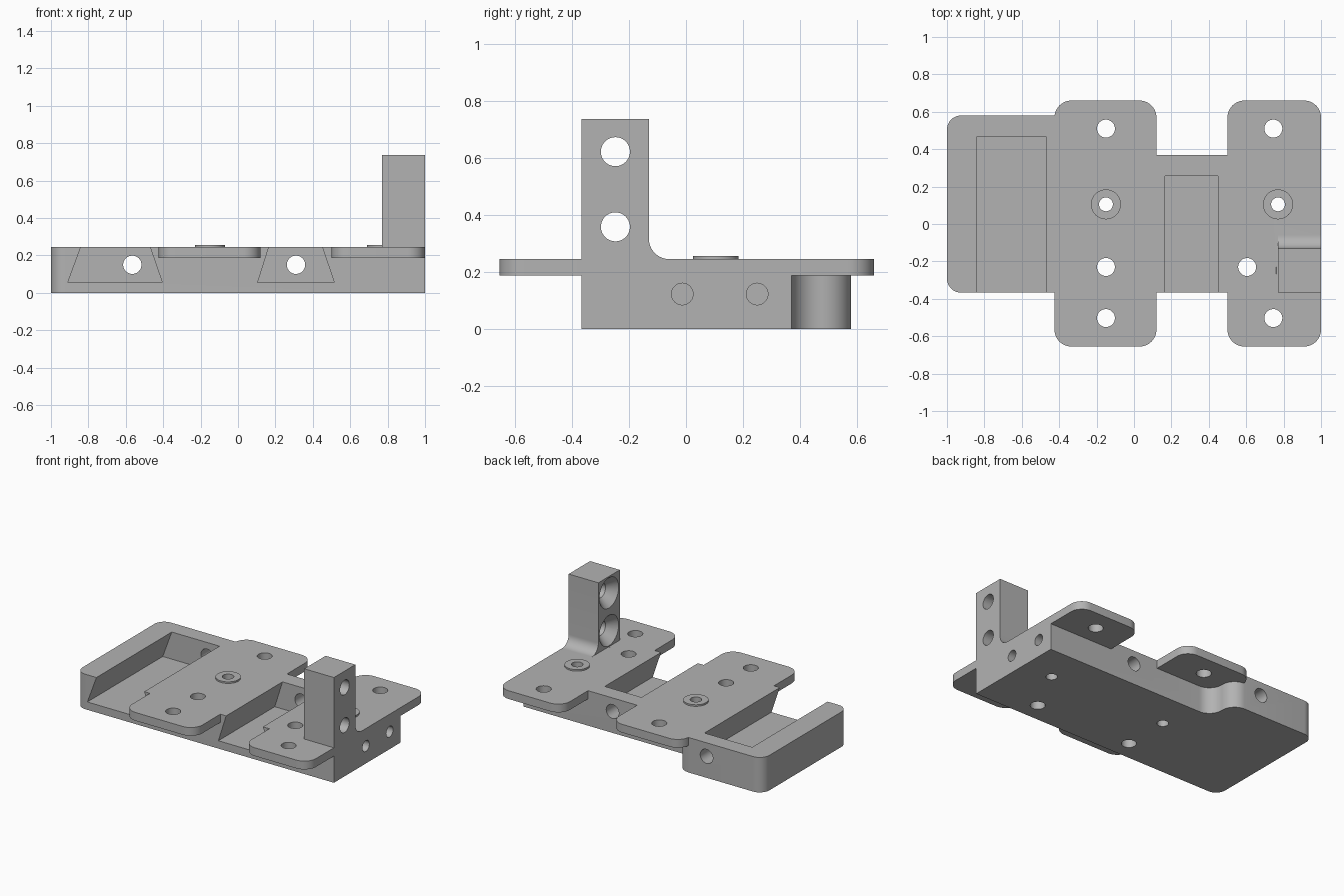
import bpy, bmesh, math
from mathutils import Vector, Matrix

if "Cube" in bpy.data.objects:
    bpy.data.objects.remove(bpy.data.objects["Cube"])

grey = bpy.data.materials.new("plain grey")
grey.use_nodes = True
grey.diffuse_color = (0.45, 0.45, 0.45, 1)
grey.node_tree.nodes["Principled BSDF"].inputs["Base Color"].default_value = grey.diffuse_color

TOP, TAB_BOTTOM, FLOOR = 0.245, 0.187, 0.055
FRONT, BACK, BACK_LEFT = -0.367, 0.37, 0.58
XY = Matrix.Identity(3)
XZ = Matrix(((1, 0, 0), (0, 0, 1), (0, 1, 0)))   # profile in x, z pushed along y
YZ = Matrix(((0, 0, 1), (1, 0, 0), (0, 1, 0)))   # profile in y, z pushed along x


def rounded(corners, steps=10):
    """Outline from (u, v, radius) corners, each filleted by its radius."""
    out = []
    for i, (u, v, r) in enumerate(corners):
        p = Vector((u, v))
        if not r:
            out.append(p)
            continue
        a = (Vector(corners[i - 1][:2]) - p).normalized()
        b = (Vector(corners[(i + 1) % len(corners)][:2]) - p).normalized()
        centre = p + (a + b) * r
        for k in range(steps + 1):
            t = k / steps * math.pi / 2
            out.append(centre - b * r * math.cos(t) - a * r * math.sin(t))
    return out


def finish(name, bm):
    bmesh.ops.recalc_face_normals(bm, faces=bm.faces)
    mesh = bpy.data.meshes.new(name)
    bm.to_mesh(mesh)
    bm.free()
    mesh.materials.append(grey)
    ob = bpy.data.objects.new(name, mesh)
    bpy.context.collection.objects.link(ob)
    return ob


def prism(name, outline, lo, hi, axes=XY):
    bm = bmesh.new()
    rings = [[bm.verts.new(axes @ Vector((p[0], p[1], h))) for p in outline] for h in (lo, hi)]
    for ring in rings:
        bm.faces.new(ring)
    n = len(outline)
    for i in range(n):
        j = (i + 1) % n
        bm.faces.new((rings[0][i], rings[0][j], rings[1][j], rings[1][i]))
    return finish(name, bm)


def rod(name, centre, axis, length, r1, r2=None):
    bm = bmesh.new()
    turn = Vector((0, 0, 1)).rotation_difference(Vector(axis)).to_matrix().to_4x4()
    bmesh.ops.create_cone(bm, cap_ends=True, segments=40, radius1=r1,
                          radius2=r1 if r2 is None else r2, depth=length,
                          matrix=Matrix.Translation(centre) @ turn)
    return finish(name, bm)


def combine(body, other, operation):
    bpy.context.view_layer.objects.active = body
    mod = body.modifiers.new(other.name, "BOOLEAN")
    mod.operation, mod.solver, mod.object = operation, "EXACT", other
    bpy.ops.object.modifier_apply(modifier=mod.name)
    bpy.data.objects.remove(other)


# Base block, deeper at its left end with an S-shaped step
body = prism("mounting_block", rounded([
    (-1, FRONT, 0.075), (1, FRONT, 0), (1, BACK, 0), (-0.33, BACK, 0.1),
    (-0.33, BACK_LEFT, 0.1), (-1, BACK_LEFT, 0.075)]), 0, TOP)

# Overhanging tab plates
for x0, x1 in ((-0.425, 0.12), (0.5, 1)):
    combine(body, prism("tab_plate", rounded([
        (x0, -0.655, 0.09), (x1, -0.655, 0.09), (x1, 0.66, 0.09), (x0, 0.66, 0.09)]),
        TAB_BOTTOM, TOP), "UNION")

# Upright post with a fillet at its foot
combine(body, prism("post", rounded([
    (FRONT, 0.1, 0), (0.0, 0.1, 0), (0.0, TOP, 0), (-0.13, TOP, 0.07),
    (-0.13, 0.737, 0), (FRONT, 0.737, 0)]), 0.77, 1, YZ), "UNION")

# Raised rings round the small holes
for x in (-0.15, 0.77):
    combine(body, rod("boss", (x, 0.105, 0.228), (0, 0, 1), 0.056, 0.08), "UNION")
    combine(body, rod("boss_hole", (x, 0.105, 0.1), (0, 0, 1), 1, 0.037), "DIFFERENCE")

# Dovetail pockets, open at the front, each with a hole in its back wall
def dovetail(top0, top1, base0, base1, end):
    slope = 0.1 / (TOP - FLOOR)
    lift_l, lift_r = (top0 - base0) * slope, (base1 - top1) * slope
    combine(body, prism("pocket", [
        (base0, FLOOR), (base1, FLOOR), (top1 - lift_r, TOP + 0.1), (top0 + lift_l, TOP + 0.1)],
        -0.8, end, XZ), "DIFFERENCE")
    return (base0 + base1) / 2

for shape, x in (((-0.84, -0.47, -0.91, -0.405, 0.467), -0.565),
                 ((0.165, 0.45, 0.105, 0.515, 0.257), 0.31)):
    dovetail(*shape)
    combine(body, rod("back_hole", (x, shape[-1] + 0.1, 0.15), (0, 1, 0), 0.4, 0.049), "DIFFERENCE")

# Vertical through holes
for x, y in ((-0.15, 0.51), (-0.15, -0.23), (-0.15, -0.503),
             (0.745, 0.51), (0.605, -0.23), (0.745, -0.503)):
    combine(body, rod("plate_hole", (x, y, 0.1), (0, 0, 1), 0.6, 0.048), "DIFFERENCE")

# Blind holes in the left end
for y in (-0.013, 0.25):
    combine(body, rod("end_hole", (0.9, y, 0.122), (1, 0, 0), 0.5, 0.038), "DIFFERENCE")

# Countersunk holes through the post
for z in (0.622, 0.358):
    combine(body, rod("post_hole", (0.9, -0.248, z), (1, 0, 0), 0.5, 0.051), "DIFFERENCE")
    combine(body, rod("countersink", (0.8, -0.248, z), (1, 0, 0), 0.08, 0.115, 0.045), "DIFFERENCE")

# Smooth the round surfaces only
bpy.ops.object.select_all(action="DESELECT")
body.select_set(True)
bpy.context.view_layer.objects.active = body
bpy.ops.object.shade_smooth_by_angle(angle=math.radians(30))
